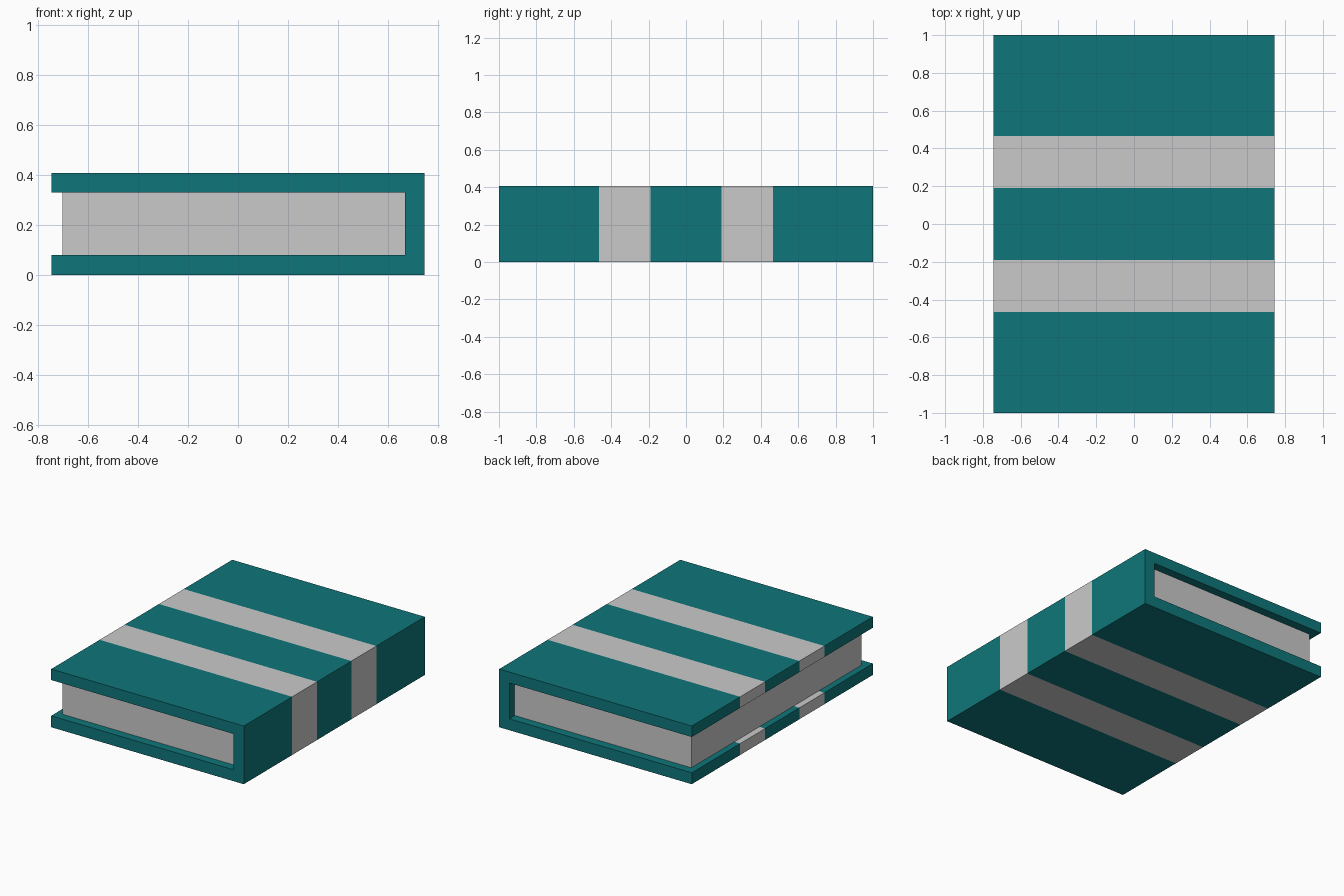
import bpy, bmesh

if "Cube" in bpy.data.objects:
    bpy.data.objects.remove(bpy.data.objects["Cube"])


def material(name, rgb):
    m = bpy.data.materials.new(name)
    m.diffuse_color = (*rgb, 1.0)
    m.use_nodes = True
    m.node_tree.nodes["Principled BSDF"].inputs["Base Color"].default_value = m.diffuse_color
    return m


teal = material("teal", (0.0045, 0.183, 0.195))
grey = material("light grey", (0.59, 0.59, 0.59))


def finish(name, bm, mats):
    bmesh.ops.recalc_face_normals(bm, faces=bm.faces)
    me = bpy.data.meshes.new(name)
    bm.to_mesh(me)
    bm.free()
    for m in mats:
        me.materials.append(m)
    bpy.context.collection.objects.link(bpy.data.objects.new(name, me))


# Cover: C-shaped profile swept along y, cut where the stripes start and end
W, H, IN_X, Z0, Z1 = 0.745, 0.407, 0.667, 0.08, 0.33
profile = [(-W, 0), (W, 0), (W, H), (-W, H),
           (-W, Z1), (IN_X, Z1), (IN_X, Z0), (-W, Z0)]
stations = [-1, -0.465, -0.19, 0.19, 0.465, 1]

bm = bmesh.new()
rings = [[bm.verts.new((x, y, z)) for x, z in profile] for y in stations]
n = len(profile)
for i in range(len(rings) - 1):
    a, b = rings[i], rings[i + 1]
    for k in range(n):
        j = (k + 1) % n
        face = bm.faces.new((a[k], a[j], b[j], b[k]))
        face.material_index = i % 2  # every second band is a stripe
# End faces: bottom board, spine and top board as one flat outline
bm.faces.new(rings[0])
bm.faces.new(rings[-1])
finish("cover", bm, [teal, grey])

# Pages: block set in from the three open edges
bm = bmesh.new()
bmesh.ops.create_cube(bm, size=1)
x0, x1 = -0.70, IN_X
for v in bm.verts:
    v.co = (x1 if v.co.x > 0 else x0,
            0.94 if v.co.y > 0 else -0.94,
            Z1 if v.co.z > 0 else Z0)
finish("pages", bm, [grey])
